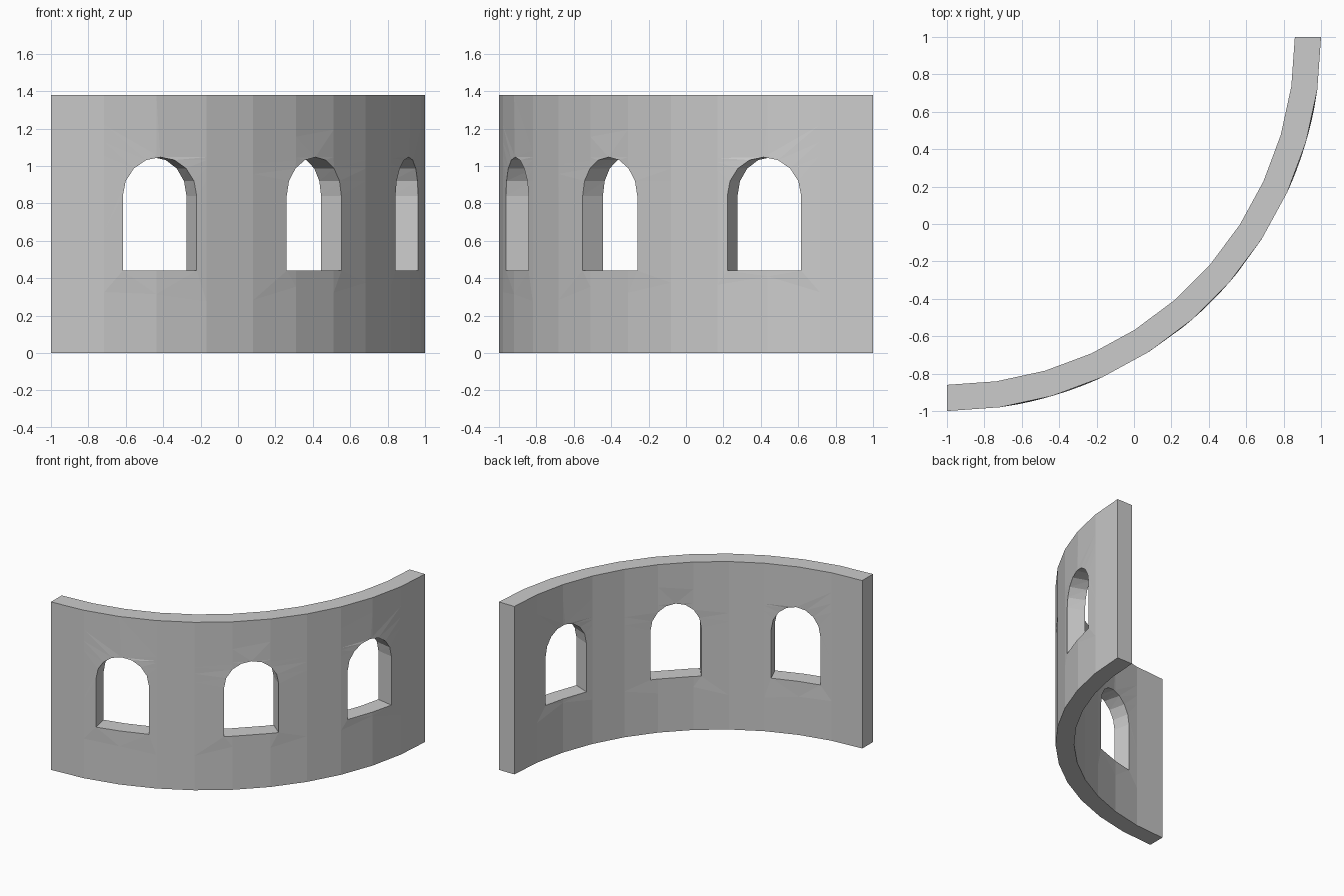
import bpy, bmesh, math

if "Cube" in bpy.data.objects:
    bpy.data.objects.remove(bpy.data.objects["Cube"])

R_OUT, THICK, HEIGHT, SEGS = 2.0, 0.14, 1.38, 11
LENGTH = R_OUT * math.pi / 2          # wall unrolled flat along the outer arc
HALF_W, SILL, SPRING, ARCH_SEGS = 0.207, 0.44, 0.84, 8

# flat wall profile with three arched window holes
curve = bpy.data.curves.new("wall_profile", 'CURVE')
curve.dimensions = '2D'
curve.fill_mode = 'BOTH'
curve.extrude = THICK / 2


def outline(points):
    s = curve.splines.new('POLY')
    s.points.add(len(points) - 1)
    for p, (x, y) in zip(s.points, points):
        p.co = (x, y, 0, 1)
    s.use_cyclic_u = True


outline([(0, 0), (LENGTH, 0), (LENGTH, HEIGHT), (0, HEIGHT)])
for deg in (17, 45, 73):
    c = R_OUT * math.radians(deg)
    pts = [(c - HALF_W, SILL), (c + HALF_W, SILL)]
    for i in range(ARCH_SEGS + 1):
        a = math.pi * i / ARCH_SEGS
        pts.append((c + HALF_W * math.cos(a), SPRING + HALF_W * math.sin(a)))
    outline(pts)

helper = bpy.data.objects.new("wall_profile", curve)
bpy.context.collection.objects.link(helper)
bpy.context.view_layer.update()
mesh = bpy.data.meshes.new_from_object(
    helper.evaluated_get(bpy.context.evaluated_depsgraph_get()))
bpy.data.objects.remove(helper)

# slice into equal facets, then bend into a quarter circle
bm = bmesh.new()
bm.from_mesh(mesh)
bmesh.ops.remove_doubles(bm, verts=bm.verts, dist=1e-4)
for k in range(1, SEGS):
    bmesh.ops.bisect_plane(bm, geom=bm.verts[:] + bm.edges[:] + bm.faces[:],
                           plane_co=(LENGTH * k / SEGS, 0, 0), plane_no=(1, 0, 0))
bmesh.ops.triangulate(bm, faces=bm.faces)
for v in bm.verts:
    u, h, w = v.co
    a, r = u / R_OUT, R_OUT - THICK / 2 + w
    v.co = (-1 + r * math.sin(a), 1 - r * math.cos(a), h)
bmesh.ops.recalc_face_normals(bm, faces=bm.faces)
for f in bm.faces:
    f.smooth = False
bm.to_mesh(mesh)
bm.free()

mesh.name = "curved_window_wall"
mesh.materials.clear()
wall = bpy.data.objects.new("curved_window_wall", mesh)
bpy.context.collection.objects.link(wall)
